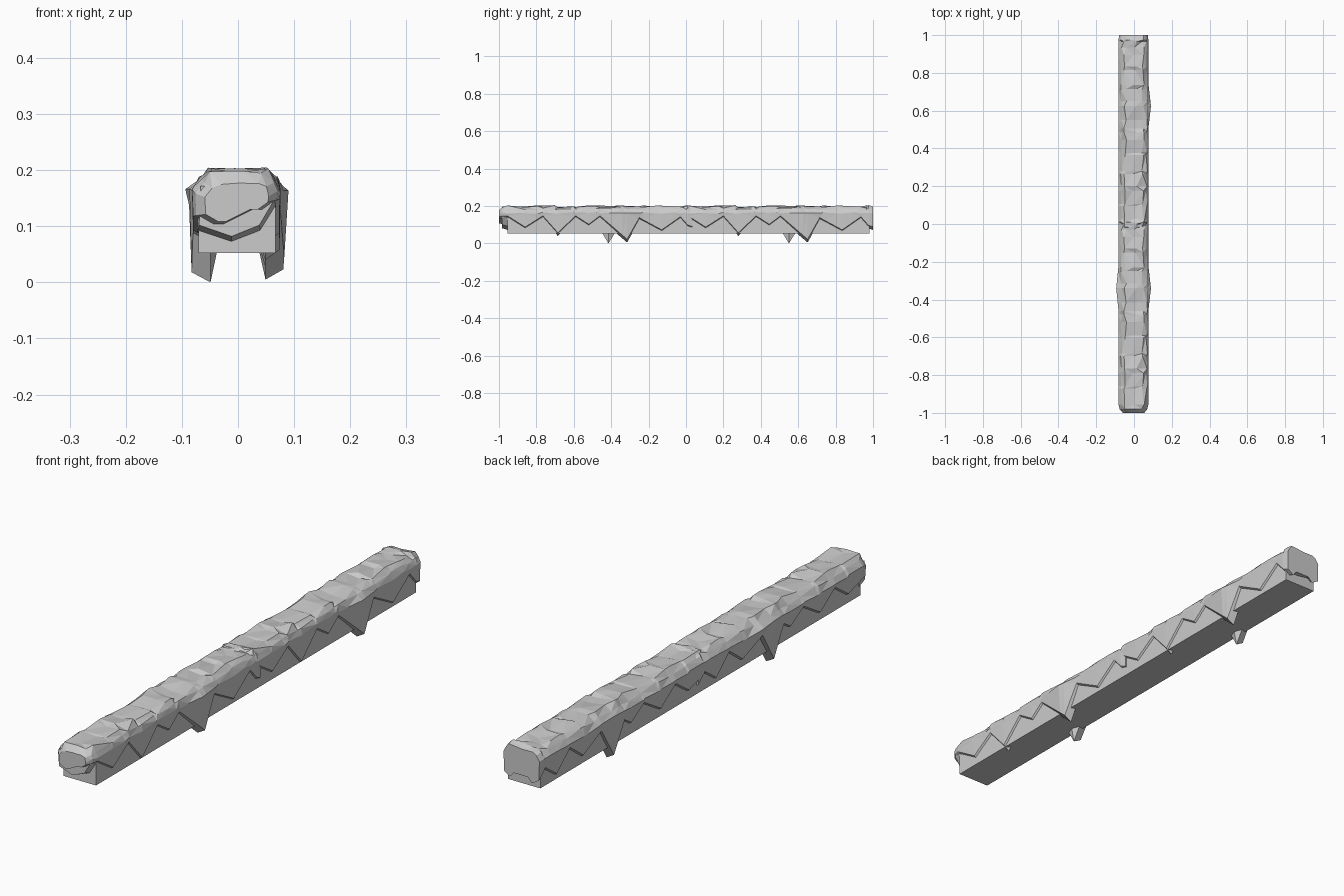
import bpy
import bmesh
import random

cube = bpy.data.objects.get("Cube")
if cube:
    bpy.data.objects.remove(cube, do_unlink=True)

grey = bpy.data.materials.new("stone grey")
grey.use_nodes = True
colour = (0.6, 0.6, 0.6, 1)
grey.diffuse_color = colour
grey.node_tree.nodes["Principled BSDF"].inputs["Base Color"].default_value = colour

# Ragged lower hems of the snow, as (y, z) along each side
HEM_RIGHT = [(-1, .13), (-.955, .13), (-.86, .07), (-.765, .13), (-.685, .04),
             (-.59, .13), (-.52, .085), (-.46, .13), (-.315, .005), (-.25, .12),
             (-.13, .055), (-.03, .125), (.01, .08), (.035, .07)]
HEM_LEFT = [(-1, .1), (-.955, .1), (-.87, .075), (-.79, .13), (-.7, .07),
            (-.6, .13), (-.52, .085), (-.48, .11), (-.415, 0), (-.34, .12),
            (-.23, .07), (-.15, .13), (-.07, .06), (0, .11), (.035, .07)]


def hem_height(hem, y):
    for (y0, z0), (y1, z1) in zip(hem, hem[1:]):
        if y <= y1:
            return z0 + (z1 - z0) * (y - y0) / (y1 - y0)
    return hem[-1][1]


def finish(name, bm):
    bmesh.ops.recalc_face_normals(bm, faces=bm.faces)
    mesh = bpy.data.meshes.new(name)
    bm.to_mesh(mesh)
    bm.free()
    mesh.materials.append(grey)
    obj = bpy.data.objects.new(name, mesh)
    bpy.context.collection.objects.link(obj)
    return obj


def half_section(y, hem, side, bulge, rng):
    """One side of the cross-section, from the hidden inner edge to the top."""
    z = hem_height(hem, y)
    swell = bulge * max(0, 1 - abs(y + .34) / .12)
    wall = .074 if side > 0 else .08
    j = lambda a: rng.uniform(-a, a)
    return [(side * .03, max(z, .09)),
            (side * .049, z),
            (side * (wall + swell * .6), z + .018),
            (side * (wall + .002 + swell), .163 + j(.004)),
            (side * (.067 + j(.004)), .184 + j(.005)),
            (side * (.047 + j(.008)), .198 + j(.007))]


def snow_cap(name, shift, bulge_left):
    rng = random.Random(4)
    stations = sorted({y for y, z in HEM_RIGHT + HEM_LEFT} | {-.98})
    bm = bmesh.new()
    rings = []
    for y in stations:
        left = half_section(y, HEM_LEFT, -1, bulge_left, rng)
        right = half_section(y, HEM_RIGHT, 1, .014, rng)
        crown = (rng.uniform(-.015, .015), .2 + rng.uniform(-.009, .006))
        ring = left + [crown] + right[::-1]
        # Round off the front end and pinch the back end
        scale = {-1: .72, -.98: .93, .035: .96}.get(y, 1)
        rings.append([bm.verts.new((x * scale, y + shift, .13 + (z - .13) * scale))
                      for x, z in ring])
    for a, b in zip(rings, rings[1:]):
        for i in range(len(a)):
            k = (i + 1) % len(a)
            bm.faces.new((a[i], a[k], b[k], b[i]))
    # Close both ends with a lumpy fan
    for ring, push in ((rings[0], 0), (rings[-1], 0)):
        hub = bm.verts.new((.01, ring[0].co.y + push, .14))
        for i in range(len(ring)):
            bm.faces.new((ring[i], ring[(i + 1) % len(ring)], hub))
    bmesh.ops.triangulate(bm, faces=bm.faces)
    return finish(name, bm)


# Plain square beam under the snow
bm = bmesh.new()
bmesh.ops.create_cube(bm, size=1)
for v in bm.verts:
    v.co.x = .067 if v.co.x > 0 else -.07
    v.co.y = .982 if v.co.y > 0 else -.955
    v.co.z = .16 if v.co.z > 0 else .052
finish("beam", bm)

# Two matching lengths of snow, end to end
snow_cap("front_snow_cap", 0, .012)
snow_cap("back_snow_cap", .965, 0)

# Hanging lip on the front end
bm = bmesh.new()
lip = [(-.073, .09), (-.012, .07), (.04, .09), (.068, .135), (.06, .16), (-.07, .16)]
front = [bm.verts.new((x * .95, -.985, z + .012)) for x, z in lip]
back = [bm.verts.new((x, -.945, z)) for x, z in lip]
bm.faces.new(front)
bm.faces.new(back)
for i in range(len(lip)):
    k = (i + 1) % len(lip)
    bm.faces.new((front[i], front[k], back[k], back[i]))
finish("front_snow_lip", bm)
